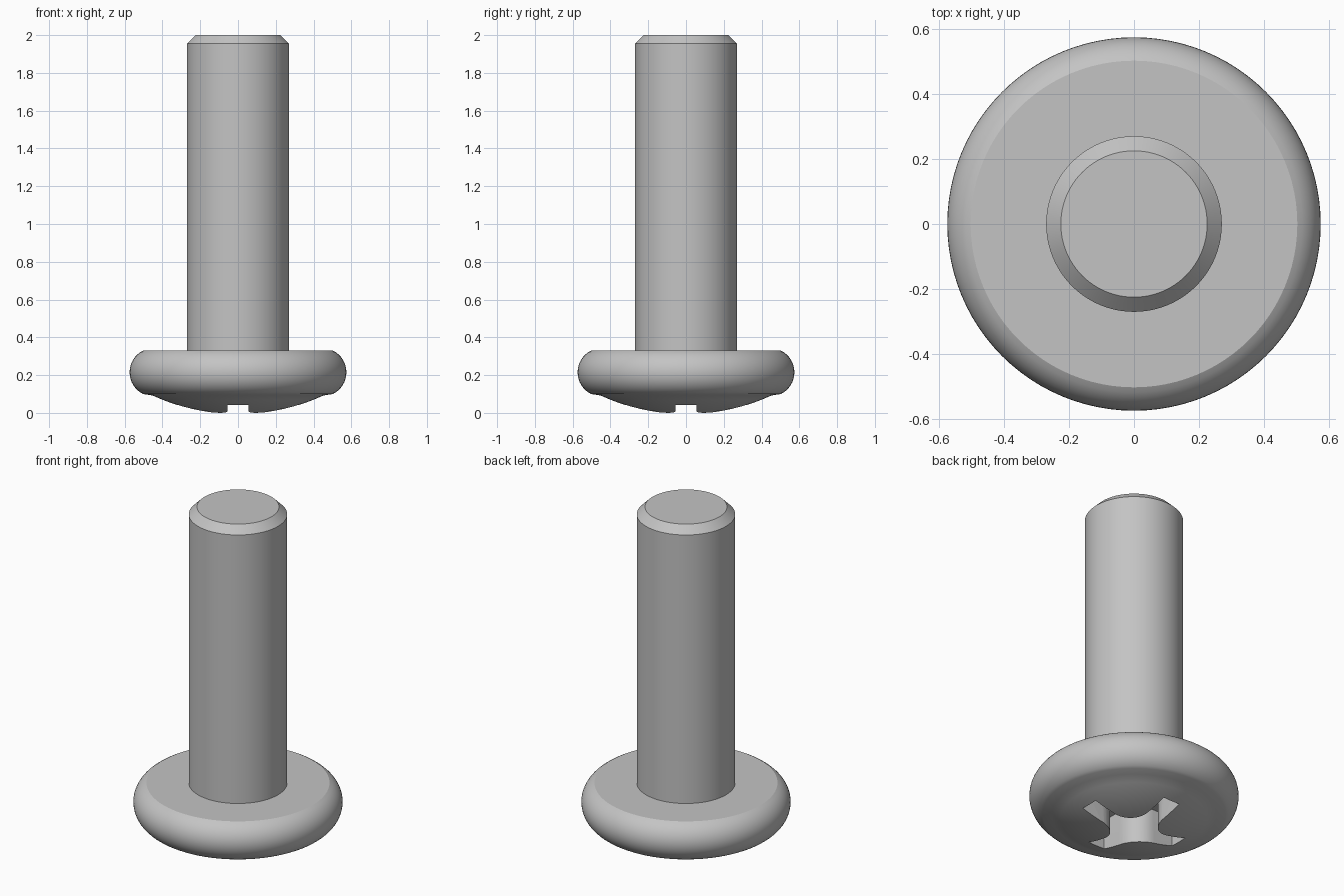
import bpy, bmesh, math

if "Cube" in bpy.data.objects:
    bpy.data.objects.remove(bpy.data.objects["Cube"])

steel = bpy.data.materials.new("steel grey")
steel.diffuse_color = (0.55, 0.55, 0.55, 1)
steel.use_nodes = True
steel.node_tree.nodes["Principled BSDF"].inputs["Base Color"].default_value = steel.diffuse_color


def finish(name, bm):
    bmesh.ops.remove_doubles(bm, verts=bm.verts, dist=1e-5)
    bmesh.ops.recalc_face_normals(bm, faces=bm.faces)
    me = bpy.data.meshes.new(name)
    bm.to_mesh(me)
    bm.free()
    me.materials.append(steel)
    ob = bpy.data.objects.new(name, me)
    bpy.context.collection.objects.link(ob)
    return ob


def lathe(name, profile, steps=96):
    """Spin an (r, z) profile around the z axis."""
    bm = bmesh.new()
    vs = [bm.verts.new((r, 0, z)) for r, z in profile]
    es = [bm.edges.new(p) for p in zip(vs, vs[1:])]
    bmesh.ops.spin(bm, geom=vs + es, cent=(0, 0, 0), axis=(0, 0, 1),
                   angle=math.tau, steps=steps, use_merge=True)
    return finish(name, bm)


def smooth(ob):
    bpy.ops.object.select_all(action='DESELECT')
    ob.select_set(True)
    bpy.context.view_layer.objects.active = ob
    bpy.ops.object.shade_smooth_by_angle(angle=math.radians(28))


# Pan head: shallow dome underneath, rounded rim, flat seat
R, apex = 1.07, -0.008
cr, cz, rad = 0.446, 0.215, 0.128
a0, a1 = math.radians(-64), math.radians(64)
r_end = cr + rad * math.cos(a0)
dome = [(r_end * i / 10, apex + R - math.sqrt(R * R - (r_end * i / 10) ** 2))
        for i in range(10)]
rim = [(cr + rad * math.cos(a0 + (a1 - a0) * i / 16),
        cz + rad * math.sin(a0 + (a1 - a0) * i / 16)) for i in range(17)]
head = lathe("head", dome + rim + [(0.27, 0.33), (0, 0.33)])

# Cross recess: four straight arms joined by rounded inner corners
w, length, fil, depth = 0.055, 0.32, 0.13, 0.22
quarter = [(length, -w), (length, w)]
for i in range(11):
    a = math.radians(270 - 9 * i)
    quarter.append((w + fil + fil * math.cos(a), w + fil + fil * math.sin(a)))
bm = bmesh.new()
outline = []
for k in range(4):
    c, s = math.cos(k * math.pi / 2), math.sin(k * math.pi / 2)
    outline += [bm.verts.new((x * c - y * s, x * s + y * c, -0.1)) for x, y in quarter]
face = bm.faces.new(outline)
ext = bmesh.ops.extrude_face_region(bm, geom=[face])
top = [v for v in ext["geom"] if isinstance(v, bmesh.types.BMVert)]
bmesh.ops.translate(bm, verts=top, vec=(0, 0, depth + 0.1))
cutter = finish("recess_cutter", bm)
cutter.hide_render = True

cut = head.modifiers.new("recess", 'BOOLEAN')
cut.operation, cut.solver, cut.object = 'DIFFERENCE', 'EXACT', cutter
bpy.context.view_layer.objects.active = head
bpy.ops.object.modifier_apply(modifier=cut.name)
bpy.data.objects.remove(cutter)
smooth(head)

# Shank with a chamfered tip
shank = lathe("shank", [(0.27, 0.33), (0.27, 1.955), (0.225, 2.0), (0, 2.0)])
smooth(shank)
